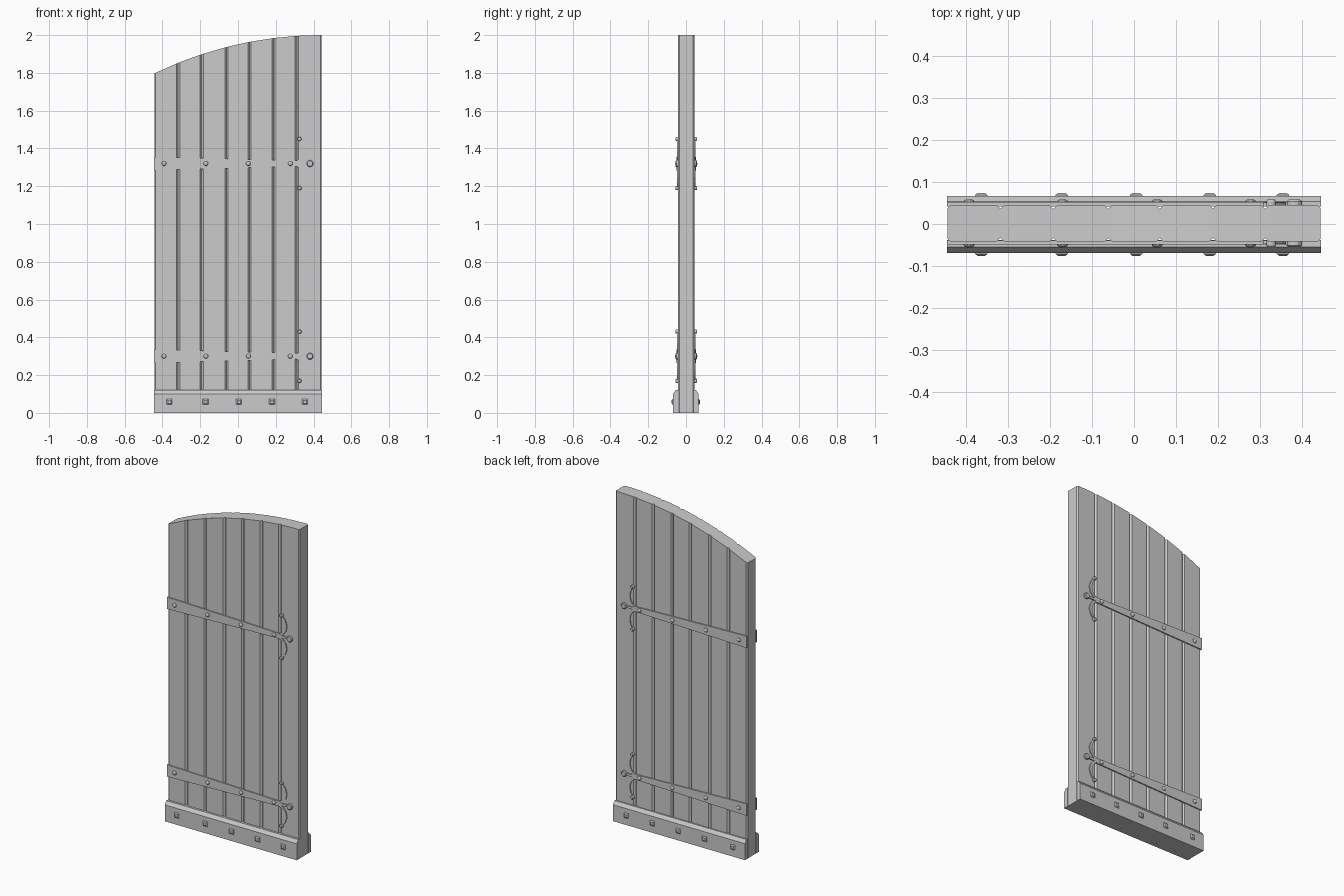
import bpy, bmesh, math

if "Cube" in bpy.data.objects:
    bpy.data.objects.remove(bpy.data.objects["Cube"])

HW, FY, BY = 0.443, -0.042, 0.045   # half width, front and back faces of the door


def finish(name, bm):
    bmesh.ops.recalc_face_normals(bm, faces=bm.faces)
    me = bpy.data.meshes.new(name)
    bm.to_mesh(me)
    bm.free()
    ob = bpy.data.objects.new(name, me)
    bpy.context.collection.objects.link(ob)
    return ob


def loft(bm, rings):
    """Skin closed rings of points and cap both ends."""
    rs = [[bm.verts.new(p) for p in r] for r in rings]
    n = len(rs[0])
    for a, b in zip(rs, rs[1:]):
        for i in range(n):
            bm.faces.new((a[i], a[(i + 1) % n], b[(i + 1) % n], b[i]))
    bm.faces.new(rs[0])
    bm.faces.new(rs[-1])


def plate(bm, outline, y0, y1):
    loft(bm, [[(x, y, z) for x, z in outline] for y in (y0, y1)])


def stud(bm, x, z, y, s, profile, n, turn=0.0):
    """Round or square stud; profile is (radius, height) pairs."""
    loft(bm, [[(x + r * math.cos(turn + math.tau * i / n), y + s * h,
                z + r * math.sin(turn + math.tau * i / n)) for i in range(n)]
              for r, h in profile])


def top(x):
    R = 2.036
    return 2.0 - R + math.sqrt(R * R - (HW - x) ** 2)


# Arched door leaf with V grooves between the planks on both faces
grooves = [-0.317, -0.192, -0.061, 0.061, 0.188, 0.312]
cols = [(-HW, 0.007), (-HW + 0.007, 0)]
for g in grooves:
    cols += [(g - 0.009, 0), (g, 0.009), (g + 0.009, 0)]
cols += [(0.375, 0), (HW - 0.007, 0), (HW, 0.007)]
bm = bmesh.new()
loft(bm, [[(x, FY + d, 0), (x, BY - d, 0), (x, BY - d, top(x)), (x, FY + d, top(x))]
          for x, d in cols])
finish("door_planks", bm)

# Everything below repeats on the front and the back
for side, s, face, kick in (("front", -1, FY, -0.069), ("back", 1, BY, 0.067)):
    # Kick board with sloped upper edge
    bm = bmesh.new()
    prof = [(face - s * 0.004, 0), (kick, 0), (kick, 0.10),
            (kick - s * 0.014, 0.12), (face - s * 0.004, 0.12)]
    loft(bm, [[(x, y, z) for y, z in prof] for x in (-HW - 0.001, HW + 0.001)])
    finish(side + "_kick_board", bm)

    # Square nails in the kick board
    bm = bmesh.new()
    for x in (-0.363, -0.172, 0.005, 0.18, 0.354):
        stud(bm, x, 0.058, kick - s * 0.002, s,
             [(0.021, 0), (0.021, 0.004), (0.012, 0.009)], 4, math.pi / 4)
    finish(side + "_kick_nails", bm)

    for level, zc in (("lower", 0.30), ("upper", 1.32)):
        y0, y1 = face - s * 0.003, face + s * 0.007
        bm = bmesh.new()
        # Tapered strap running into the middle stem
        half = [(-HW - 0.001, 0.036), (0.285, 0.016), (0.305, 0.016),
                (0.33, 0.007), (0.38, 0.006)]
        plate(bm, [(x, zc + h) for x, h in half] +
              [(x, zc - h) for x, h in reversed(half)], y0, y1)
        # Curled side leaves, mirrored up and down
        arc = [(0.300, 0.004, 0.006), (0.328, 0.018, 0.007), (0.346, 0.042, 0.009),
               (0.352, 0.070, 0.009), (0.345, 0.100, 0.007), (0.326, 0.130, 0.004)]
        for m in (1, -1):
            outer, inner = [], []
            for i, (x, z, w) in enumerate(arc):
                a, b = arc[max(i - 1, 0)], arc[min(i + 1, len(arc) - 1)]
                dx, dz = b[0] - a[0], b[1] - a[1]
                k = w / math.hypot(dx, dz)
                outer.append((x + dz * k, zc + m * (z - dx * k)))
                inner.append((x - dz * k, zc + m * (z + dx * k)))
            plate(bm, outer + inner[::-1], y0, y1 - s * 0.001)
        finish(f"{side}_{level}_hinge_strap", bm)

        # Round ends of the stem and leaves
        bm = bmesh.new()
        for x, dz, r in ((0.381, 0, 0.018), (0.326, 0.13, 0.011), (0.326, -0.13, 0.011)):
            stud(bm, x, zc + dz, y0, s,
                 [(r, 0), (r, 0.012), (r * 0.75, 0.016)], 12)
        finish(f"{side}_{level}_hinge_ends", bm)

        # Domed rivets along the strap
        bm = bmesh.new()
        for x in (-0.392, -0.17, 0.055, 0.277):
            stud(bm, x, zc, y1 - s * 0.001, s,
                 [(0.013, 0), (0.012, 0.004), (0.008, 0.007), (0.003, 0.009)], 10)
        finish(f"{side}_{level}_hinge_rivets", bm)
